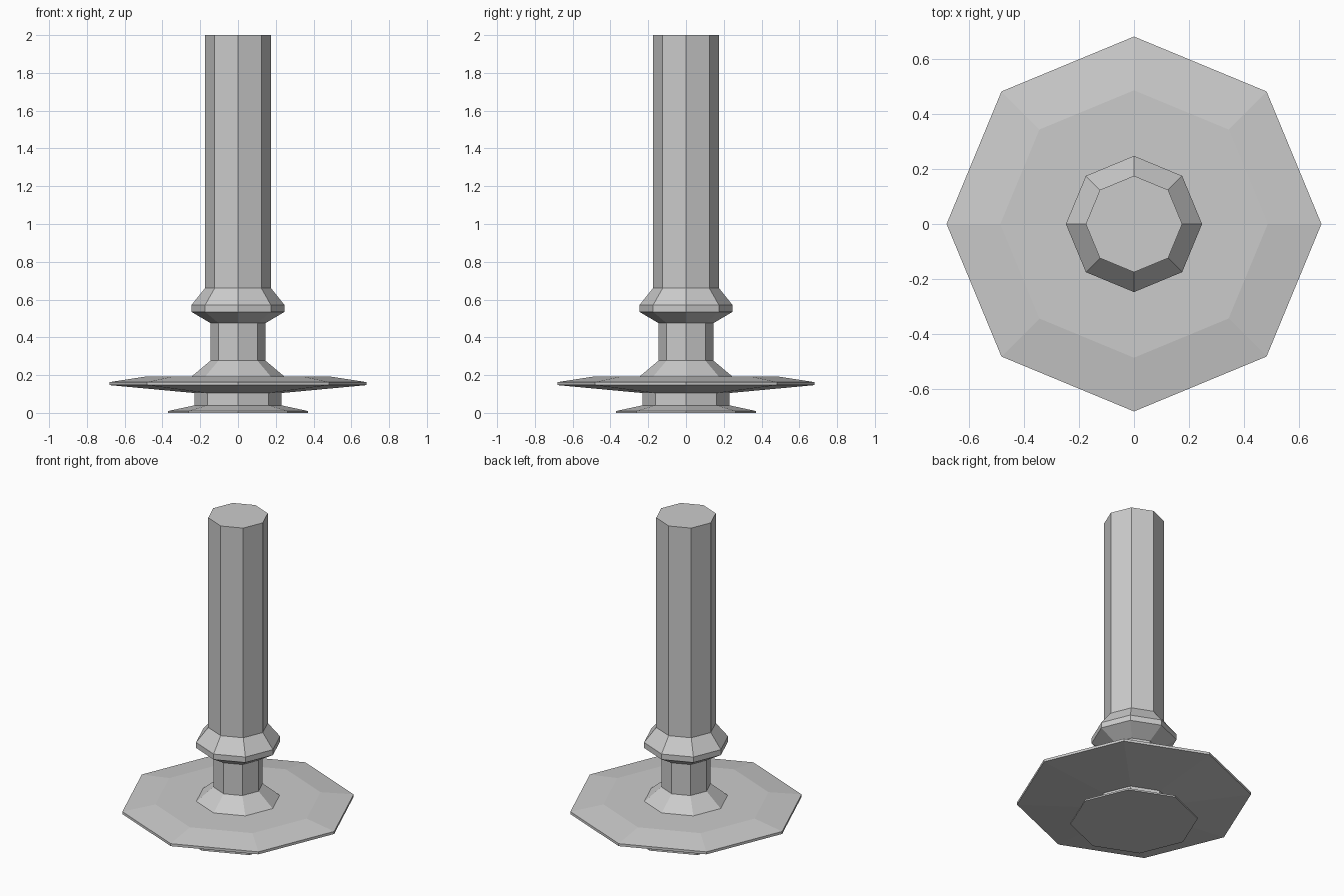
import bpy, bmesh
from math import cos, sin, pi

if "Cube" in bpy.data.objects:
    bpy.data.objects.remove(bpy.data.objects["Cube"])

SIDES = 8


def lathe(name, profile, cap_bottom=False, cap_top=False):
    """Flat-faced octagonal turning from (radius, height) points, bottom up."""
    bm = bmesh.new()
    rings = [[bm.verts.new((r * cos(2 * pi * i / SIDES), r * sin(2 * pi * i / SIDES), z))
              for i in range(SIDES)] for r, z in profile]
    for a, b in zip(rings, rings[1:]):
        for i in range(SIDES):
            j = (i + 1) % SIDES
            bm.faces.new((a[i], a[j], b[j], b[i]))
    if cap_bottom:
        bm.faces.new(rings[0][::-1])
    if cap_top:
        bm.faces.new(rings[-1])
    mesh = bpy.data.meshes.new(name)
    bm.to_mesh(mesh)
    bm.free()
    obj = bpy.data.objects.new(name, mesh)
    bpy.context.collection.objects.link(obj)
    return obj


# Flared foot and short stem; parts meet edge to edge, so joints stay open
lathe("foot", [(0.37, 0), (0.37, 0.01), (0.23, 0.04), (0.23, 0.105)], cap_bottom=True)

# Wide thin disc with bevelled rim
lathe("disc", [(0.23, 0.105), (0.68, 0.147), (0.68, 0.163), (0.485, 0.193), (0.245, 0.193)])

# Narrow neck rising from a sloped skirt
lathe("neck", [(0.245, 0.193), (0.145, 0.277), (0.145, 0.475)])

# Collar ring
lathe("collar", [(0.145, 0.475), (0.247, 0.535), (0.247, 0.57), (0.175, 0.66)])

# Long column
lathe("column", [(0.175, 0.66), (0.175, 2.0)], cap_top=True)
